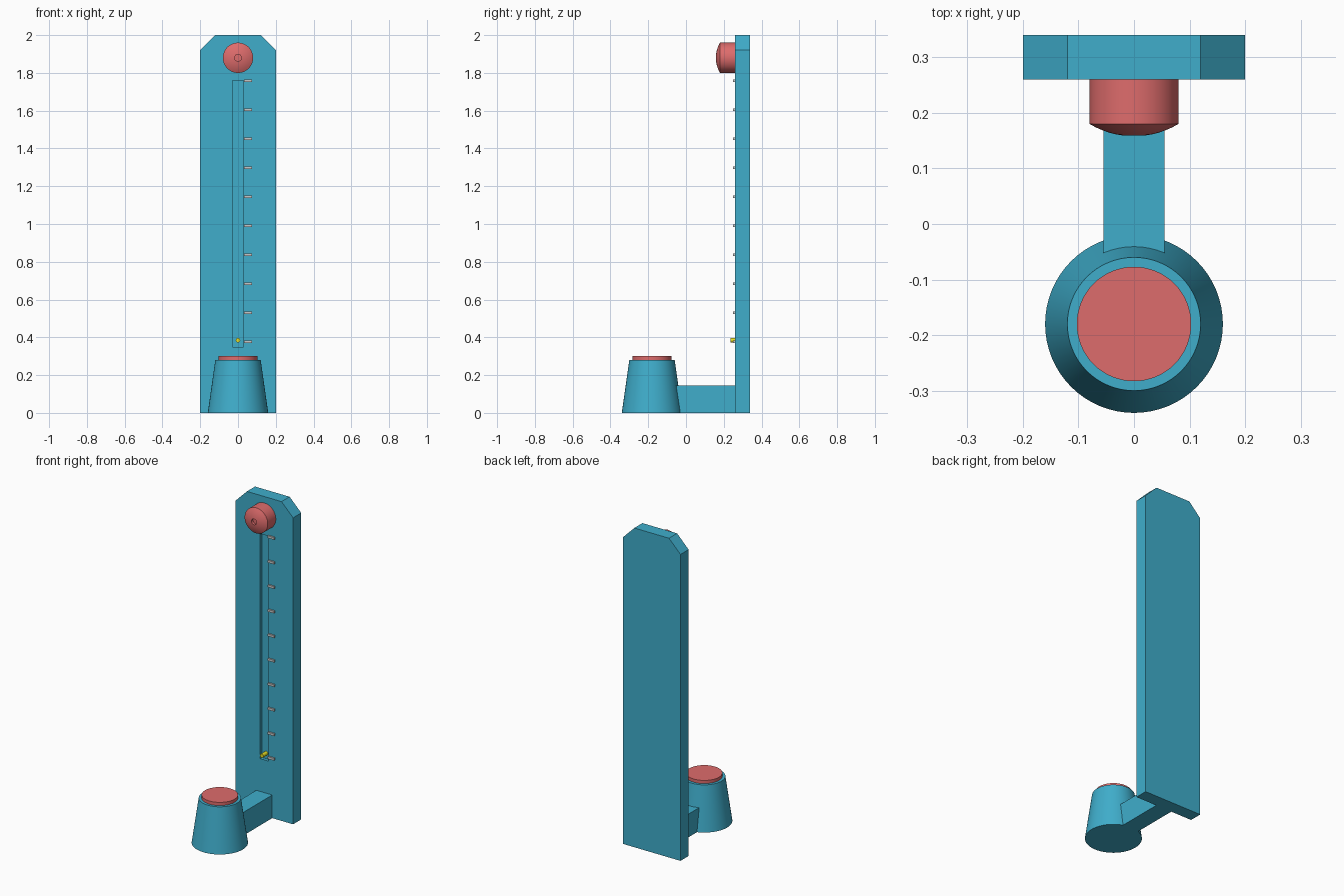
import bpy, bmesh, math
from mathutils import Matrix, Vector

if "Cube" in bpy.data.objects:
    bpy.data.objects.remove(bpy.data.objects["Cube"])


def material(name, r, g, b):
    m = bpy.data.materials.new(name)
    m.diffuse_color = (r, g, b, 1)
    m.use_nodes = True
    m.node_tree.nodes["Principled BSDF"].inputs["Base Color"].default_value = m.diffuse_color
    return m


TEAL = material("teal", 0.05, 0.42, 0.60)
RED = material("red", 0.73, 0.15, 0.15)
YELLOW = material("yellow", 0.80, 0.75, 0.02)


def finish(name, bm, mat=None, smooth=False):
    bmesh.ops.recalc_face_normals(bm, faces=bm.faces)
    me = bpy.data.meshes.new(name)
    bm.to_mesh(me)
    bm.free()
    ob = bpy.data.objects.new(name, me)
    bpy.context.collection.objects.link(ob)
    if mat:
        me.materials.append(mat)
    if smooth:
        bpy.ops.object.select_all(action='DESELECT')
        ob.select_set(True)
        bpy.context.view_layer.objects.active = ob
        bpy.ops.object.shade_smooth_by_angle(angle=math.radians(25))
    return ob


def box(name, lo, hi, mat=None):
    lo, hi = Vector(lo), Vector(hi)
    bm = bmesh.new()
    bmesh.ops.create_cube(bm, size=1, matrix=Matrix.Translation((lo + hi) / 2)
                          @ Matrix.Diagonal((*(hi - lo), 1)))
    return finish(name, bm, mat)


def lathe(name, profile, mat, origin, forward=False, steps=64):
    """Spin (radius, height) points round z, or round -y when forward."""
    bm = bmesh.new()
    verts = [bm.verts.new((r, 0, h)) for r, h in profile]
    edges = [bm.edges.new(p) for p in zip(verts, verts[1:])]
    bmesh.ops.spin(bm, geom=verts + edges, axis=(0, 0, 1), cent=(0, 0, 0),
                   angle=math.tau, steps=steps)
    bmesh.ops.remove_doubles(bm, verts=bm.verts, dist=1e-5)
    turn = Matrix.Rotation(math.pi / 2, 4, 'X') if forward else Matrix()
    bm.transform(Matrix.Translation(origin) @ turn)
    return finish(name, bm, mat, True)


# Tower board with clipped top corners
bm = bmesh.new()
outline = [(-0.2, 0), (0.2, 0), (0.2, 1.92), (0.12, 2), (-0.12, 2), (-0.2, 1.92)]
face = bm.faces.new([bm.verts.new((x, 0.26, z)) for x, z in outline])
ext = bmesh.ops.extrude_face_region(bm, geom=[face])
bmesh.ops.translate(bm, vec=(0, 0.08, 0),
                    verts=[v for v in ext["geom"] if isinstance(v, bmesh.types.BMVert)])
tower = finish("tower", bm, TEAL)

# Puck track cut into the board
cutter = box("track_cutter", (-0.029, 0.2, 0.35), (0.029, 0.28, 1.76), TEAL)
cutter.hide_render = True
cutter.hide_viewport = True
cut = tower.modifiers.new("track", 'BOOLEAN')
cut.object = cutter
cut.operation = 'DIFFERENCE'
cut.solver = 'EXACT'

# Score marks beside the track
for i in range(10):
    z = 0.376 + i * 0.1537
    box(f"score_mark_{i + 1}", (0.031, 0.25, z - 0.007), (0.074, 0.265, z + 0.007))

# Sliding puck
lathe("puck", [(0, 0), (0.012, 0), (0.012, 0.047), (0, 0.047)], YELLOW,
      (0, 0.282, 0.385), True, 16)

# Bell with a domed front and small centre dimple
R = 0.156
dome = [(r, 0.102 - R + math.sqrt(R * R - r * r))
        for r in (0.08, 0.068, 0.056, 0.044, 0.032, 0.018)]
lathe("bell", [(0, 0), (0.08, 0)] + dome + [(0.018, 0.085), (0, 0.085)], RED,
      (0, 0.26, 1.88), True)

# Strike base, pad and connecting arm
lathe("strike_base", [(0, 0), (0.16, 0), (0.12, 0.28), (0, 0.28)], TEAL, (0, -0.18, 0))
lathe("strike_pad", [(0, 0.27), (0.103, 0.27), (0.103, 0.30), (0, 0.30)], RED, (0, -0.18, 0))
box("connecting_arm", (-0.055, -0.12, 0), (0.055, 0.265, 0.145), TEAL)
